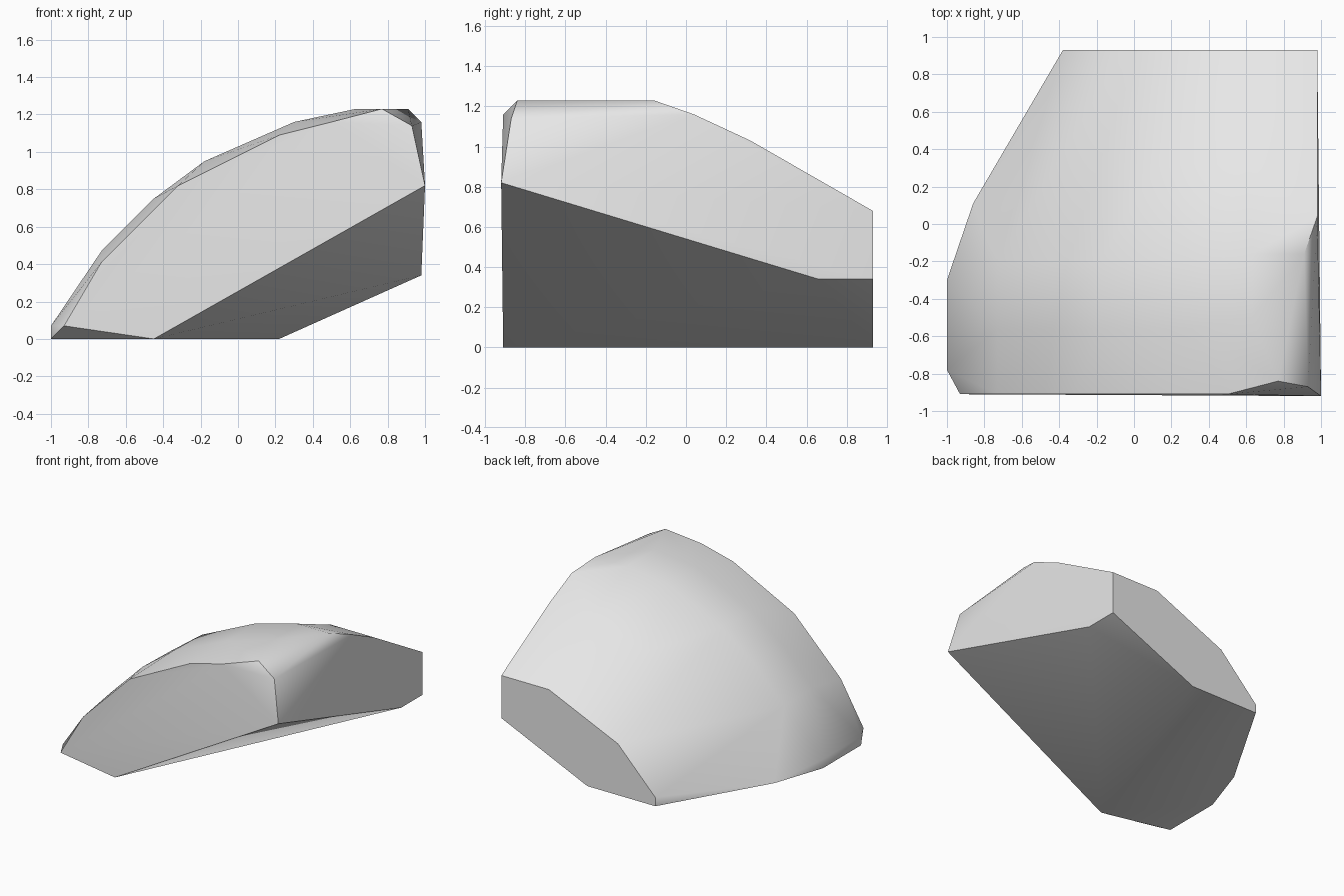
import bpy
import bmesh
import math

default_cube = bpy.data.objects.get("Cube")
if default_cube:
    bpy.data.objects.remove(default_cube, do_unlink=True)


def make_material(name, colour):
    material = bpy.data.materials.new(name)
    material.use_nodes = True
    material.diffuse_color = colour
    material.node_tree.nodes["Principled BSDF"].inputs["Base Color"].default_value = colour
    return material


def cross_section(y, profile):
    """Place an x-z profile at one depth."""
    return [(x, y, z) for x, z in profile]


def at_height(z, outline):
    """Place an x-y outline at one height."""
    return [(x, y, z) for x, y in outline]


points = []

# Flat cut face at the front
points += cross_section(-.91, [(-.93, .07), (-.73, .41), (-.32, .82),
                               (.22, 1.09), (.5, 1.16), (-.45, 0)])

# Domed shoulder, running back from the front face
points += cross_section(-.56, [(-.73, .47), (-.45, .75), (-.18, .95), (.3, 1.16)])
points += cross_section(-.2, [(-.73, .46), (-.45, .74), (-.18, .94), (.3, 1.16)])

# Level crown
points += at_height(1.23, [(.77, -.84), (.63, -.5), (.63, -.16), (.91, -.16)])

# Sloping back of the dome
points += cross_section(.32, [(.98, 1.03), (.6, 1.03), (.12, .87)])

# Flat cut face at the back
points += cross_section(.93, [(.98, .68), (.56, .68), (-.05, .41), (-.38, .07),
                              (-.38, 0), (.22, 0), (.98, .34)])

# Upright side and its bevelled corner
points += [(.93, -.87, 1.14), (1, -.92, .82), (.98, .04, 1.16), (.98, .66, .34)]

# Level base and the thin toe at its edge
toe = [(-1, -.78), (-1, -.3)]
points += at_height(0, toe + [(-.86, .11)])
points += at_height(.07, toe)

# Wrap the sections in one faceted skin
mesh = bpy.data.meshes.new("rock")
bm = bmesh.new()
for point in points:
    bm.verts.new(point)
hull = bmesh.ops.convex_hull(bm, input=bm.verts)
unused = {v for v in hull["geom_interior"] + hull["geom_unused"]
          if isinstance(v, bmesh.types.BMVert)}
bmesh.ops.delete(bm, geom=list(unused), context='VERTS')
bmesh.ops.dissolve_limit(bm, angle_limit=math.radians(1),
                         verts=bm.verts, edges=bm.edges)
bmesh.ops.recalc_face_normals(bm, faces=bm.faces)
bm.to_mesh(mesh)
bm.free()

rock = bpy.data.objects.new("rock", mesh)
bpy.context.collection.objects.link(rock)
mesh.materials.append(make_material("pale_grey_stone", (.8, .8, .8, 1)))

# Smooth dome with crisp cut edges
bpy.ops.object.select_all(action='DESELECT')
rock.select_set(True)
bpy.context.view_layer.objects.active = rock
bpy.ops.object.shade_smooth_by_angle(angle=math.radians(30))
